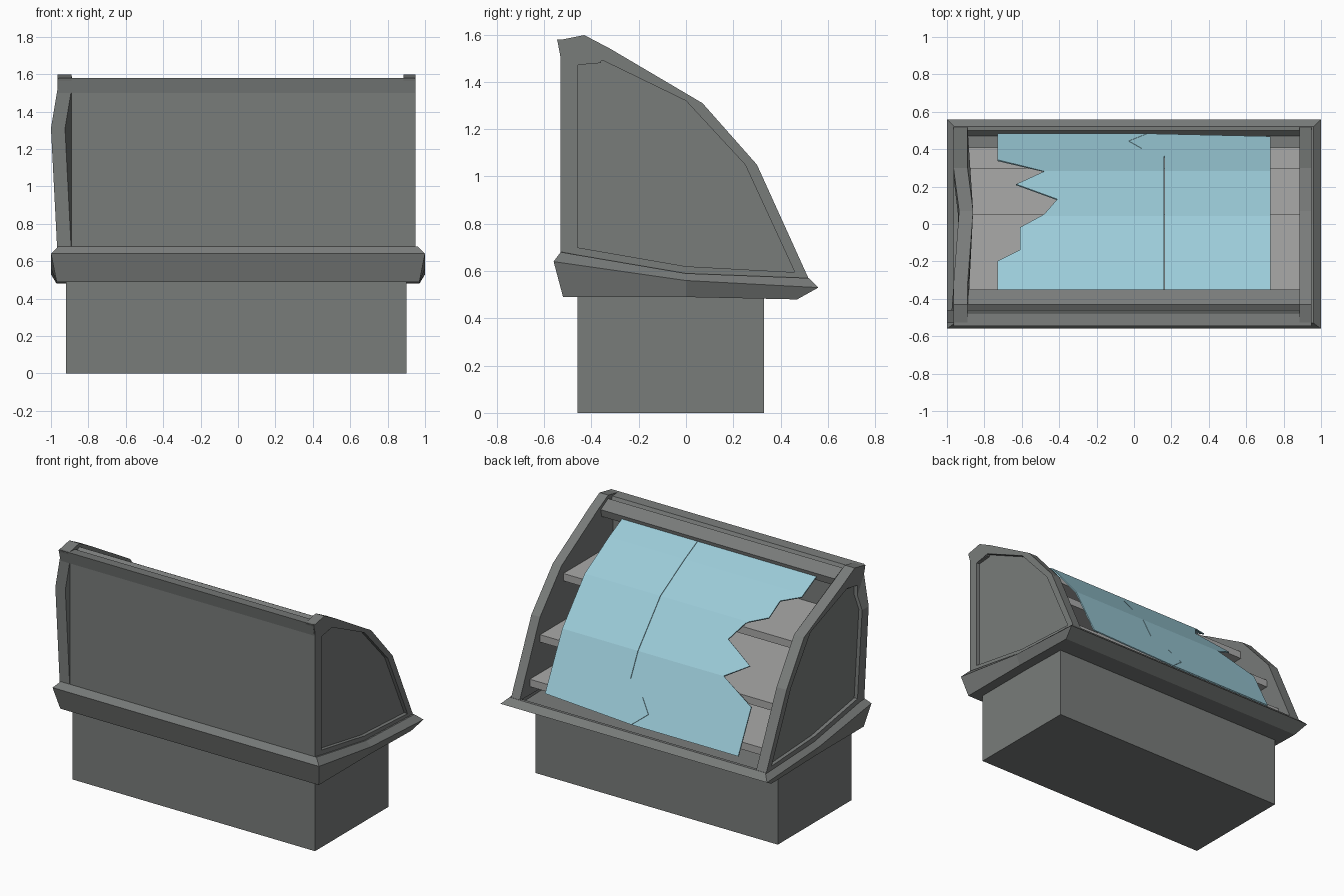
import bpy, bmesh
from mathutils import Vector

if "Cube" in bpy.data.objects:
    bpy.data.objects.remove(bpy.data.objects["Cube"])


def material(name, rgb):
    m = bpy.data.materials.new(name)
    m.diffuse_color = (*rgb, 1)
    m.use_nodes = True
    m.node_tree.nodes["Principled BSDF"].inputs["Base Color"].default_value = m.diffuse_color
    return m


GREY = material("dark_grey_metal", (0.19, 0.20, 0.195))
LIGHT = material("light_grey_shelf", (0.40, 0.40, 0.395))
BLUE = material("pale_blue_glass", (0.33, 0.60, 0.69))


def finish(name, bm, mat):
    bmesh.ops.recalc_face_normals(bm, faces=bm.faces)
    me = bpy.data.meshes.new(name)
    bm.to_mesh(me)
    bm.free()
    me.materials.append(mat)
    ob = bpy.data.objects.new(name, me)
    bpy.context.collection.objects.link(ob)
    return ob


def loft(name, rings, mat):
    """Bridge rings of equal point count and cap both ends."""
    bm = bmesh.new()
    vs = [[bm.verts.new(p) for p in r] for r in rings]
    n = len(rings[0])
    for a, b in zip(vs, vs[1:]):
        for i in range(n):
            j = (i + 1) % n
            bm.faces.new((a[i], a[j], b[j], b[i]))
    bm.faces.new(vs[0][::-1])
    bm.faces.new(vs[-1])
    return finish(name, bm, mat)


def box(name, x0, x1, y0, y1, z0, z1, mat):
    sq = ((x0, y0), (x1, y0), (x1, y1), (x0, y1))
    return loft(name, [[(x, y, z) for x, y in sq] for z in (z0, z1)], mat)


def extrude_x(name, x0, x1, profile, mat):
    return loft(name, [[(x, y, z) for y, z in profile] for x in (x0, x1)], mat)


# base plinth
box("base", -0.92, 0.90, -0.46, 0.33, 0, 0.52, GREY)


# flared tray that drops in height towards the open side
def tray_ring(x, back, mid, open_side):
    (yb, zb), zm, (yo, zo) = back, mid, open_side
    return [(-x, yb, zb), (x, yb, zb), (x, 0, zm), (x, yo, zo), (-x, yo, zo), (-x, 0, zm)]


loft("tray", [
    tray_ring(0.97, (-0.52, 0.49), 0.49, (0.47, 0.48)),
    tray_ring(1.0, (-0.56, 0.64), 0.56, (0.56, 0.53)),
    tray_ring(0.96, (-0.53, 0.68), 0.59, (0.52, 0.57)),
    tray_ring(0.89, (-0.48, 0.68), 0.59, (0.50, 0.57)),
    tray_ring(0.89, (-0.48, 0.56), 0.55, (0.47, 0.54)),
], GREY)

# end panels with a recessed outer field; the left one is dented
OUTLINE = [(-0.53, 0.63), (-0.53, 1.31), (-0.53, 1.52), (-0.545, 1.575), (-0.43, 1.598),
           (-0.32, 1.54), (0.07, 1.31), (0.30, 1.05), (0.52, 0.565), (0.0, 0.56)]
FIELD = [(-0.46, 0.70), (-0.46, 1.31), (-0.46, 1.40), (-0.46, 1.47), (-0.40, 1.48),
         (-0.35, 1.49), (0.0, 1.32), (0.25, 1.05), (0.46, 0.595), (0.0, 0.62)]


def end_panel(name, outer, inner, depth, dents):
    def ring(x, pts):
        return [(x + dents.get(i, 0), y, z) for i, (y, z) in enumerate(pts)]
    loft(name, [ring(inner, OUTLINE), ring(outer, OUTLINE),
                ring(outer, FIELD), ring(outer + depth, FIELD)], GREY)


end_panel("right_end", 0.95, 0.885, -0.025, {})
end_panel("left_end", -0.965, -0.89, 0.025, {1: -0.035, 6: 0.03})

# back wall and top rail
box("back_wall", -0.96, 0.945, -0.53, -0.48, 0.58, 1.54, GREY)
extrude_x("top_rail", -0.96, 0.945,
          [(-0.53, 1.50), (-0.545, 1.58), (-0.475, 1.575), (-0.465, 1.555), (-0.43, 1.575),
           (-0.35, 1.53), (-0.36, 1.48), (-0.48, 1.47)], GREY)

# shelves, deeper towards the bottom
for name, front, top in (("top_shelf", 0.05, 1.25), ("middle_shelf", 0.30, 0.93),
                         ("bottom_shelf", 0.41, 0.67)):
    box(name, -0.885, 0.885, -0.49, front, top - 0.05, top, LIGHT)

# broken curved glass: flat outlines folded over the curve
CURVE = [(-0.38, 1.515), (-0.22, 1.435), (0.04, 1.285), (0.28, 1.005), (0.49, 0.585)]
CRACK = [(0.16, -0.37), (0.16, 0.36), (0.10, 0.31), (0.04, 0.40), (-0.03, 0.44), (0.07, 0.48)]
HOLE = [(-0.73, 0.48), (-0.73, 0.34), (-0.48, 0.28), (-0.63, 0.21), (-0.41, 0.13),
        (-0.48, 0.05), (-0.61, -0.02), (-0.61, -0.14), (-0.73, -0.20), (-0.73, -0.37)]


def curve_z(y):
    for (y0, z0), (y1, z1) in zip(CURVE, CURVE[1:]):
        if y <= y1 + 1e-6:
            return z0 + (z1 - z0) * (y - y0) / (y1 - y0)
    return CURVE[-1][1]


def glass(name, outline):
    bm = bmesh.new()
    face = bm.faces.new([bm.verts.new((x, y, 0)) for x, y in outline])
    bmesh.ops.triangulate(bm, faces=[face])
    for y, _ in CURVE[1:-1]:
        bmesh.ops.bisect_plane(bm, geom=bm.verts[:] + bm.edges[:] + bm.faces[:],
                               plane_co=Vector((0, y, 0)), plane_no=Vector((0, 1, 0)))
    for v in bm.verts:
        v.co.z = curve_z(v.co.y)
    ob = finish(name, bm, BLUE)
    mod = ob.modifiers.new("thickness", 'SOLIDIFY')
    mod.thickness = 0.008
    mod.offset = 0


glass("glass_left", HOLE + CRACK)
glass("glass_right", [(x + 0.003, y) for x, y in CRACK] + [(0.73, 0.465), (0.73, -0.37)])
